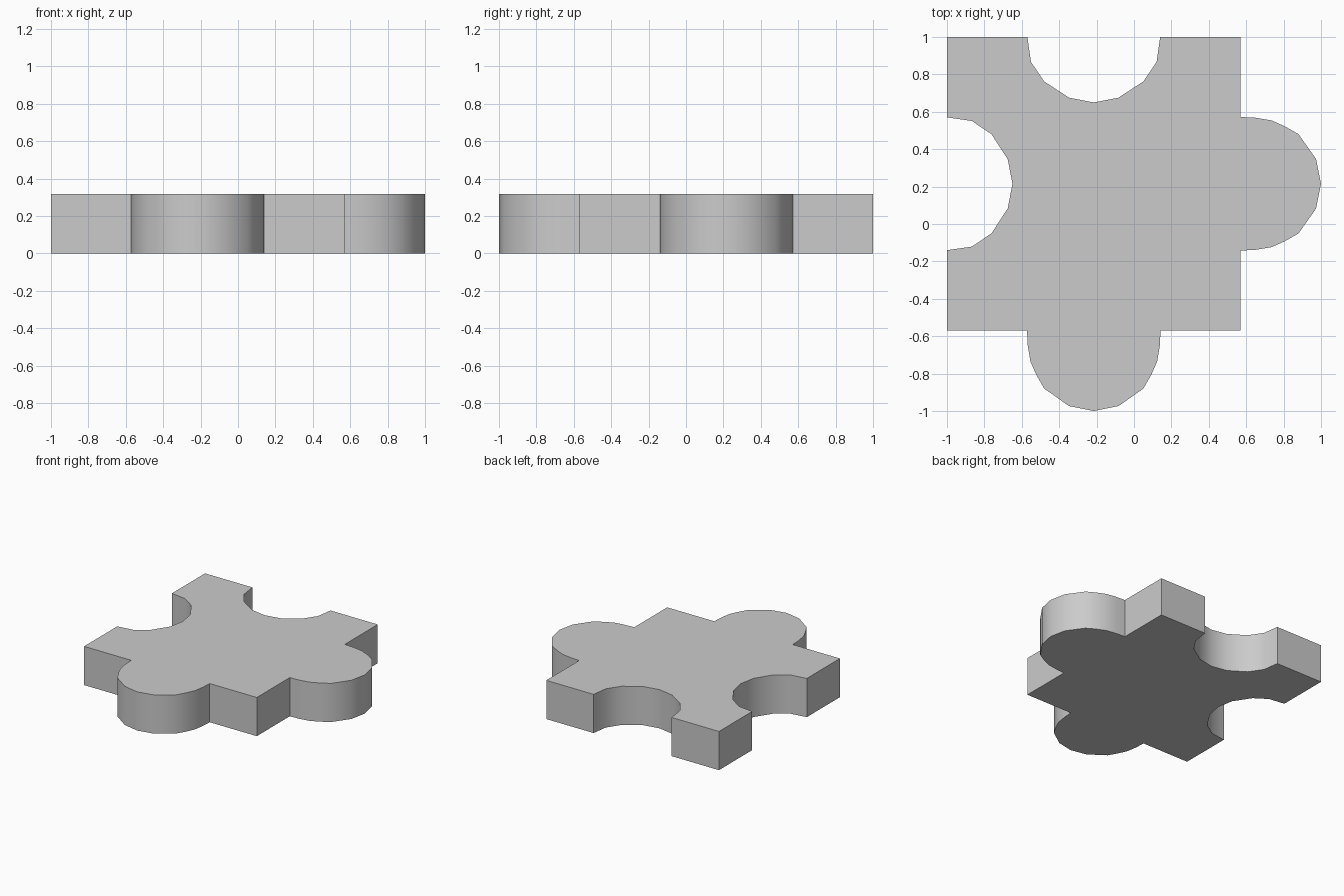
import bpy, bmesh, math

if "Cube" in bpy.data.objects:
    bpy.data.objects.remove(bpy.data.objects["Cube"])

HEIGHT = 0.318
EDGE = 0.57      # right / bottom sides of the square body
MID = 0.215      # centre line of sockets and tabs

# (depth from the side, half width), from the mouth to the tip
SOCKET = [(0, .355), (.133, .336), (.238, .265), (.325, .131), (.35, 0)]
TAB = [(0, .357), (.08, .353), (.165, .339), (.235, .308), (.31, .265), (.403, .133), (.43, 0)]


def both_sides(half):
    """Full symmetric curve as (depth, offset), offset running - to +."""
    return [(d, -w) for d, w in half] + [(d, w) for d, w in half[-2::-1]]


# Half outline: top side with socket, then right side with tab
half = [(-1, 1)]
half += [(-MID + o, 1 - d) for d, o in both_sides(SOCKET)]
half += [(EDGE, 1)]
half += [(EDGE + d, MID - o) for d, o in both_sides(TAB)]
half += [(EDGE, -EDGE)]

# The other half mirrors across the diagonal
outline = half + [(-y, -x) for x, y in half[-2:0:-1]]

# Extrude the outline into a solid plate
bm = bmesh.new()
base = bm.faces.new([bm.verts.new((x, y, 0)) for x, y in outline])
top = bmesh.ops.extrude_face_region(bm, geom=[base], use_keep_orig=True)
for v in top["geom"]:
    if isinstance(v, bmesh.types.BMVert):
        v.co.z = HEIGHT
bmesh.ops.recalc_face_normals(bm, faces=bm.faces[:])
mesh = bpy.data.meshes.new("puzzle_piece")
bm.to_mesh(mesh)
bm.free()

piece = bpy.data.objects.new("puzzle_piece", mesh)
bpy.context.collection.objects.link(piece)
bpy.context.view_layer.objects.active = piece
piece.select_set(True)
bpy.ops.object.shade_smooth_by_angle(angle=math.radians(40))
